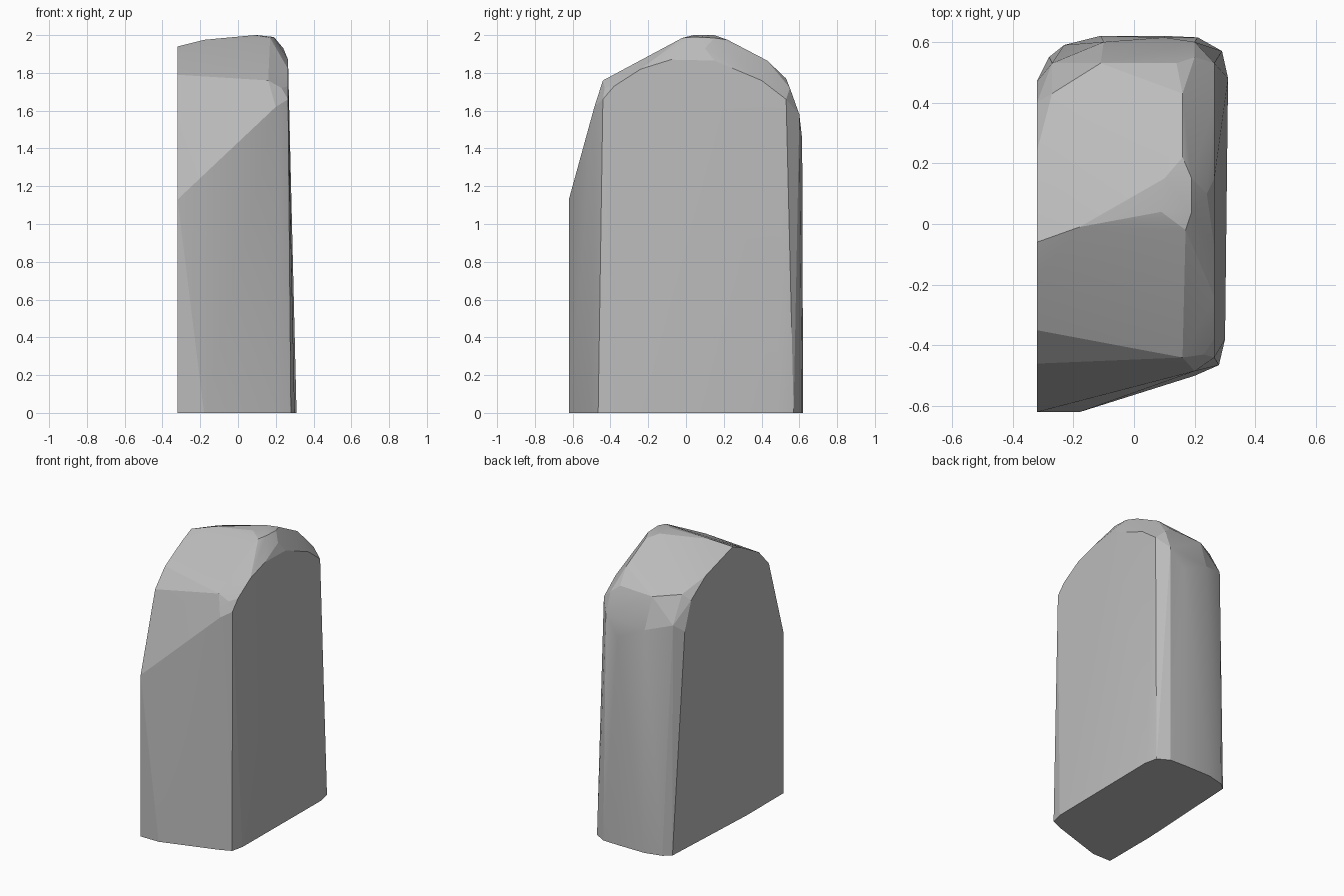
import bpy, bmesh, math

cube = bpy.data.objects.get("Cube")
if cube:
    bpy.data.objects.remove(cube, do_unlink=True)

# Weathered grey stone
stone = bpy.data.materials.new("stone_grey")
stone.use_nodes = True
grey = (0.5, 0.5, 0.5, 1)
stone.diffuse_color = grey
stone.node_tree.nodes["Principled BSDF"].inputs["Base Color"].default_value = grey

# Ground outline (x, y)
base = [(-.32, -.62), (-.18, -.62), (.2, -.5), (.28, -.465), (.3, -.38),
        (.31, .48), (.29, .57), (.21, .615), (.1, .62), (-.11, .62),
        (-.23, .59), (-.28, .55), (-.32, -.22)]

# Flat cut side (y, z)
cut_side = [(-.62, 1.13), (-.46, 1.67), (-.35, 1.79), (-.17, 1.89),
            (-.06, 1.94), (.24, 1.85), (.4, 1.74), (.47, 1.55)]

# Arched rim of the opposite side (y, z)
arch_side = [(-.44, 1.66), (-.38, 1.73), (-.24, 1.82), (-.08, 1.87),
             (.15, 1.865), (.4, 1.76), (.53, 1.66)]

# Rounded shoulders and crown (x, y, z)
crown = [(.2, -.485, 1.62), (.16, -.44, 1.76), (.23, -.43, 1.72),
         (.17, -.02, 1.985), (.09, .04, 2.0), (.19, .04, 1.99),
         (.19, .15, 1.985), (.1, .15, 2.0), (.16, .22, 1.975),
         (-.18, -.01, 1.975), (.24, .1, 1.93), (.16, .43, 1.865),
         (.14, .53, 1.77), (.2, .55, 1.72), (.2, .6, 1.58),
         (.1, .615, 1.45), (-.1, .6, 1.55), (-.27, .43, 1.78),
         (-.27, .53, 1.6), (-.11, .53, 1.76)]

points = [(x, y, 0) for x, y in base]
points += [(-.32, y, z) for y, z in cut_side]
points += [(.265, y, z) for y, z in arch_side]
points += crown

# Wrap the chiselled block around its corner points
bm = bmesh.new()
for p in points:
    bm.verts.new(p)
hull = bmesh.ops.convex_hull(bm, input=bm.verts)
loose = {g for g in hull["geom_interior"] + hull["geom_unused"]
         if isinstance(g, bmesh.types.BMVert)}
bmesh.ops.delete(bm, geom=list(loose), context='VERTS')
bmesh.ops.dissolve_limit(bm, angle_limit=math.radians(1),
                         verts=bm.verts, edges=bm.edges)
bmesh.ops.recalc_face_normals(bm, faces=bm.faces)
mesh = bpy.data.meshes.new("stone_block")
bm.to_mesh(mesh)
bm.free()
mesh.materials.append(stone)
block = bpy.data.objects.new("stone_block", mesh)
bpy.context.collection.objects.link(block)

# Soften only the shallow creases
bpy.ops.object.select_all(action='DESELECT')
block.select_set(True)
bpy.context.view_layer.objects.active = block
bpy.ops.object.shade_smooth_by_angle(angle=math.radians(12))
